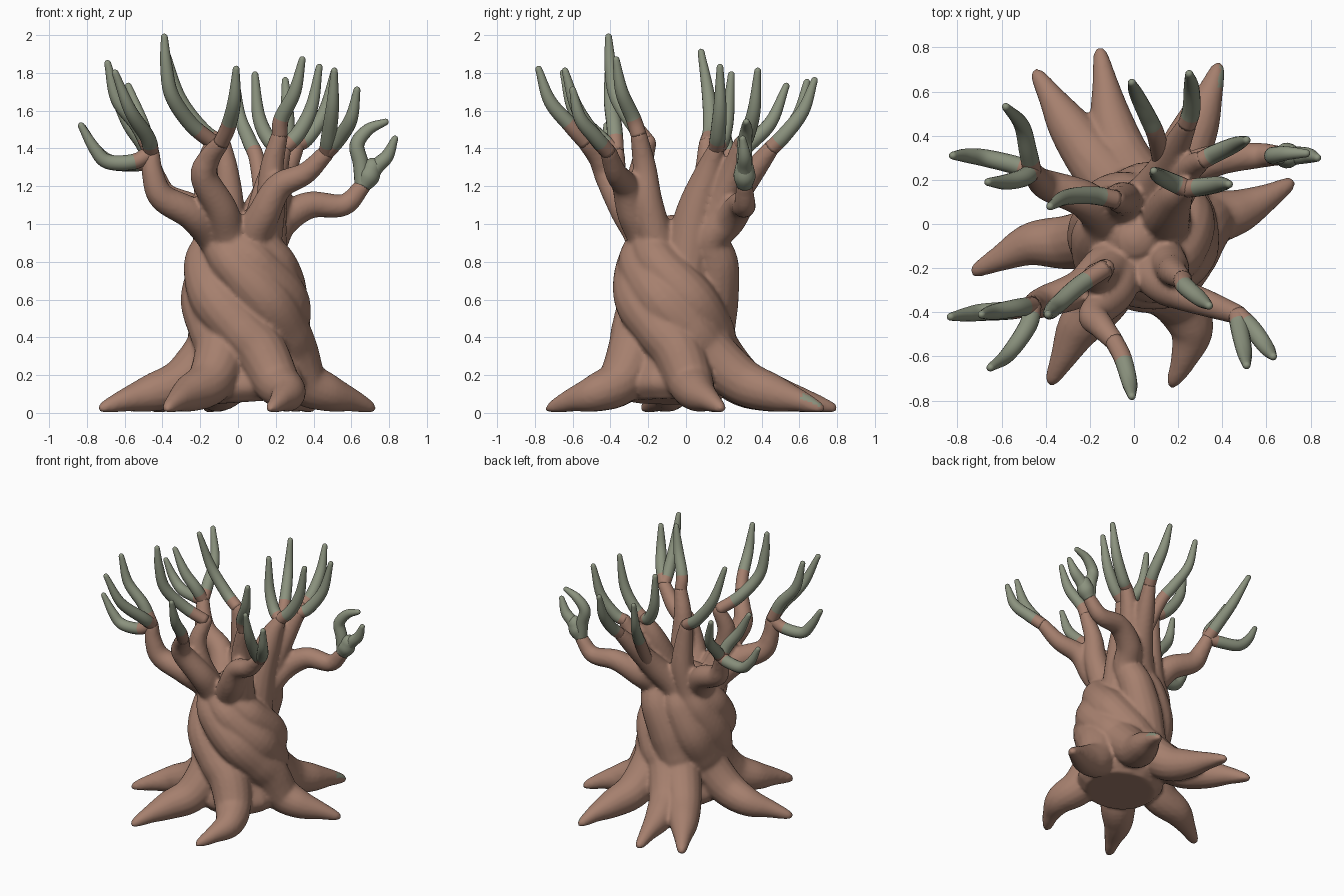
import bpy
import bmesh
from math import cos, sin, radians, atan2, degrees, pi
from mathutils import Vector
from mathutils.bvhtree import BVHTree

SIDES = 16
STEPS = 7
BARK, LEAF = 0, 1

default_cube = bpy.data.objects.get("Cube")
if default_cube:
    bpy.data.objects.remove(default_cube, do_unlink=True)


def make_material(name, colour):
    mat = bpy.data.materials.new(name)
    mat.use_nodes = True
    mat.diffuse_color = colour
    mat.node_tree.nodes["Principled BSDF"].inputs["Base Color"].default_value = colour
    return mat


materials = [make_material("warm brown bark", (0.38, 0.215, 0.156, 1)),
             make_material("grey green growth", (0.26, 0.29, 0.21, 1))]


def smooth_path(points):
    """Spline through (x, y, z, radius) points, with a rounded far end."""
    pts = [Vector(p) for p in points]
    pts = [pts[0] * 2 - pts[1]] + pts + [pts[-1] * 2 - pts[-2]]
    path = []
    for a, b, c, d in zip(pts, pts[1:], pts[2:], pts[3:]):
        for i in range(STEPS):
            t = i / STEPS
            path.append(0.5 * (2 * b + (c - a) * t + (2 * a - 5 * b + 4 * c - d) * t * t
                               + (3 * b - a - 3 * c + d) * t * t * t))
    end = pts[-2]
    direction = (end - path[-1]).to_3d().normalized()
    for angle in (0, 30, 60, 80):
        offset = direction * end.w * sin(radians(angle))
        path.append(Vector((*(end.to_3d() + offset), end.w * cos(radians(angle)))))
    return path


def add_object(name, bm):
    """Turn a bmesh into a smooth shaded object with both materials."""
    for face in bm.faces:
        face.smooth = True
    mesh = bpy.data.meshes.new(name)
    bm.to_mesh(mesh)
    bm.free()
    for mat in materials:
        mesh.materials.append(mat)
    obj = bpy.data.objects.new(name, mesh)
    bpy.context.collection.objects.link(obj)
    return obj


def tube(bm, points, colour_rule):
    """Add a tapered round limb; colour_rule(t, normal) gives the material index."""
    path = smooth_path(points)
    rings = []
    normal = None
    for i, p in enumerate(path):
        ahead = path[min(i + 1, len(path) - 1)].to_3d()
        behind = path[max(i - 1, 0)].to_3d()
        tangent = (ahead - behind).normalized()
        if normal is None:
            normal = tangent.orthogonal()
        normal = (normal - tangent * normal.dot(tangent)).normalized()
        side = tangent.cross(normal)
        ring = []
        for k in range(SIDES):
            a = 2 * pi * k / SIDES
            co = p.to_3d() + (normal * cos(a) + side * sin(a)) * max(p.w, 0.003)
            co.z = max(co.z, 0.004)
            ring.append(bm.verts.new(co))
        rings.append(ring)
    faces = [bm.faces.new(rings[0][::-1]), bm.faces.new(rings[-1])]
    faces[0].material_index = colour_rule(0, Vector())
    faces[1].material_index = colour_rule(1, Vector())
    for i, (low, high) in enumerate(zip(rings, rings[1:])):
        for k in range(SIDES):
            n = (k + 1) % SIDES
            face = bm.faces.new((low[k], low[n], high[n], high[k]))
            face.normal_update()
            face.material_index = colour_rule(i / len(rings), face.normal)
            faces.append(face)
    bmesh.ops.recalc_face_normals(bm, faces=faces)


def bark_only(t, normal):
    return BARK


def mossy_tip(t, normal):
    return LEAF if 0.05 < t < 0.13 and normal.x > 0.4 and normal.z > 0.1 else BARK


def shoot(name, points, green_from=0.15):
    """Plump green shoot that narrows to its tip."""
    last = len(points) - 1
    full = [(*p, 0.018 + 0.024 * (1 - (i / last) ** 3)) for i, p in enumerate(points)]
    bm = bmesh.new()
    tube(bm, full, lambda t, normal: LEAF if t >= green_from else BARK)
    add_object(name, bm)


def trunk_centre(t):
    return Vector((0.075 - 0.07 * t, -0.065))


def strand(tip, knee, top_angle, limb, rule=bark_only, top_reach=0.165):
    """Root, twisted trunk strand and limb in a single run."""
    tip, knee = Vector(tip), Vector(knee)
    base = knee - trunk_centre(0)
    start = degrees(atan2(base.y, base.x)) % 360
    while start < top_angle:
        start += 360
    pts = [(*(tip * 0.985), 0.016, 0.008), (*(tip * 0.95), 0.026, 0.032),
           (*tip.lerp(knee, 0.5), 0.065, 0.06), (*knee, 0.105, 0.1),
           (*(trunk_centre(0) + base * 0.68), 0.17, 0.125)]
    # strand rises while winding clockwise round the trunk
    for t, reach, thick in ((0.08, 0.215, 0.14), (0.25, 0.2, 0.135), (0.5, 0.205, 0.14),
                            (0.78, 0.6 * top_reach + 0.09, 0.12), (1, top_reach, 0.1)):
        a = radians(start + (top_angle - start) * t)
        spot = trunk_centre(t) + Vector((cos(a), sin(a))) * reach
        pts.append((*spot, 0.28 + 0.64 * t, thick))
    for i, p in enumerate(limb):
        pts.append((*p, 0.1 - 0.055 * (i + 1) / len(limb)))
    tube(bark, pts, rule)


def inner_limb(points, thick=0.1):
    """Limb growing out of the crown of the trunk."""
    last = len(points) - 1
    tube(bark, [(*p, thick + (0.045 - thick) * i / last) for i, p in enumerate(points)],
         bark_only)


# bark is gathered here and fused into one skin further down
bark = bmesh.new()

# trunk core and spreading base
tube(bark, [(*trunk_centre(z), z, r) for z, r in
            ((0.06, 0.24), (0.14, 0.3), (0.28, 0.26), (0.5, 0.22), (0.8, 0.21), (0.9, 0.15))],
     bark_only)

# roots, trunk strands and outer limbs
left_fork = (-0.46, -0.37, 1.38)
front_fork = (-0.09, -0.53, 1.43)
right_fork = (0.47, -0.41, 1.38)
claw_fork = (0.66, 0.31, 1.2)
back_fork = (0.24, 0.45, 1.4)
crown_fork = (-0.08, 0.11, 1.42)
rear_fork = (-0.46, 0.24, 1.33)
strand((0.74, 0.19), (0.48, 0.06), 225,
       [(-0.24, -0.29, 1.05), (-0.4, -0.35, 1.14), (-0.45, -0.37, 1.26), left_fork])
strand((0.4, 0.74), (0.29, 0.46), 255,
       [(-0.09, -0.32, 1.08), (-0.18, -0.41, 1.25), (-0.15, -0.46, 1.35), front_fork],
       mossy_tip)
strand((-0.16, 0.81), (-0.1, 0.46), 300,
       [(0.14, -0.28, 1.06), (0.22, -0.32, 1.2), (0.36, -0.37, 1.27), right_fork])
strand((-0.46, 0.71), (-0.29, 0.44), 50,
       [(0.24, 0.23, 1.02), (0.38, 0.29, 1.1), (0.56, 0.31, 1.1), claw_fork],
       top_reach=0.26)
strand((-0.75, -0.22), (-0.46, -0.09), 85,
       [(0.12, 0.22, 1.1), (0.19, 0.35, 1.27), back_fork])
strand((-0.39, -0.74), (-0.25, -0.47), 120,
       [(-0.05, 0.11, 1.1), (-0.06, 0.11, 1.28), crown_fork])
strand((0.19, -0.75), (0.26, -0.48), 150,
       [(-0.22, 0.11, 1.06), (-0.38, 0.17, 1.14), (-0.43, 0.2, 1.23), rear_fork])

# inner limbs
high_fork = (-0.13, -0.2, 1.43)
spur_fork = (0.22, -0.25, 1.47)
middle_fork = (0.24, 0.16, 1.4)
side_fork = (0.31, 0.29, 1.42)
inner_limb([(-0.04, -0.14, 0.8), (-0.14, -0.24, 1.1), (-0.17, -0.24, 1.28), high_fork])
inner_limb([(0.12, -0.13, 0.8), (0.17, -0.2, 1.1), (0.18, -0.22, 1.3), spur_fork])
inner_limb([(0.12, 0, 0.75), (0.15, 0.05, 1.05), (0.19, 0.12, 1.27), middle_fork], 0.14)
inner_limb([(0.14, 0.08, 0.85), (0.19, 0.18, 1.1), (0.25, 0.25, 1.28), side_fork])

# fuse the bark into one softened skin, then carry the colours across
source = BVHTree.FromBMesh(bark)
bark.faces.ensure_lookup_table()
source_colours = [face.material_index for face in bark.faces]
tree = add_object("trunk_roots_and_limbs", bark)
remesh = tree.modifiers.new("fuse", 'REMESH')
remesh.mode = 'VOXEL'
remesh.voxel_size = 0.013
soften = tree.modifiers.new("soften", 'SMOOTH')
soften.factor = 0.5
soften.iterations = 4
fused = bpy.data.meshes.new_from_object(
    tree.evaluated_get(bpy.context.evaluated_depsgraph_get()))
tree.modifiers.clear()
tree.data = fused
fused.materials.clear()
for mat in materials:
    fused.materials.append(mat)
for poly in fused.polygons:
    poly.use_smooth = True
    poly.material_index = source_colours[source.find_nearest(poly.center)[2]]

# front right shoots
shoot("front_right_low_shoot", [left_fork, (-0.55, -0.39, 1.33), (-0.69, -0.4, 1.33),
                                (-0.76, -0.41, 1.4), (-0.83, -0.42, 1.52)], 0.2)
shoot("front_right_tall_shoot",
      [left_fork, (-0.53, -0.38, 1.52), (-0.64, -0.4, 1.66), (-0.69, -0.41, 1.85)])
shoot("front_right_front_shoot",
      [left_fork, (-0.48, -0.46, 1.46), (-0.57, -0.59, 1.6), (-0.65, -0.65, 1.8)])

# front and high shoots
shoot("front_shoot",
      [front_fork, (-0.05, -0.61, 1.52), (-0.02, -0.72, 1.65), (-0.01, -0.78, 1.82)], 0.3)
shoot("high_shoot", [high_fork, (-0.25, -0.28, 1.53), (-0.35, -0.37, 1.68),
                     (-0.38, -0.4, 1.84), (-0.39, -0.41, 1.99)])
shoot("spur_shoot",
      [spur_fork, (0.23, -0.28, 1.56), (0.3, -0.34, 1.7), (0.34, -0.37, 1.87)], 0.25)

# front left shoots
shoot("front_left_tall_shoot",
      [right_fork, (0.48, -0.48, 1.46), (0.5, -0.58, 1.62), (0.51, -0.64, 1.81)])
shoot("front_left_side_shoot",
      [right_fork, (0.54, -0.48, 1.46), (0.6, -0.56, 1.56), (0.63, -0.6, 1.71)])

# left claw
palm = bmesh.new()
tube(palm, [(*claw_fork, 0.04), (0.69, 0.31, 1.25, 0.058), (0.71, 0.31, 1.3, 0.05)],
     lambda t, normal: LEAF)
add_object("claw_palm", palm)
shoot("claw_upper_shoot", [claw_fork, (0.65, 0.31, 1.32), (0.63, 0.31, 1.42),
                           (0.69, 0.32, 1.5), (0.78, 0.32, 1.54)], 0)
shoot("claw_lower_shoot",
      [claw_fork, (0.73, 0.31, 1.3), (0.79, 0.31, 1.36), (0.83, 0.3, 1.45)], 0)
shoot("side_shoot", [side_fork, (0.37, 0.32, 1.46), (0.46, 0.36, 1.6), (0.51, 0.38, 1.81)])

# middle shoots
shoot("middle_right_shoot",
      [middle_fork, (0.17, 0.19, 1.44), (0.11, 0.22, 1.57), (0.09, 0.24, 1.79)])
shoot("middle_left_shoot",
      [middle_fork, (0.32, 0.17, 1.48), (0.39, 0.18, 1.62), (0.43, 0.18, 1.83)])
shoot("crown_shoot",
      [crown_fork, (-0.19, 0.13, 1.5), (-0.31, 0.12, 1.67), (-0.38, 0.08, 1.91)])

# back shoots
shoot("back_left_shoot",
      [back_fork, (0.26, 0.52, 1.47), (0.26, 0.62, 1.6), (0.25, 0.68, 1.76)])
shoot("back_right_shoot", [(0.13, 0.26, 1.12), (0.1, 0.4, 1.34), (0.06, 0.49, 1.44),
                           (0.01, 0.59, 1.57), (-0.01, 0.64, 1.75)], 0.3)
shoot("rear_low_shoot", [rear_fork, (-0.55, 0.27, 1.32), (-0.68, 0.3, 1.33),
                         (-0.76, 0.31, 1.4), (-0.82, 0.31, 1.51)])
shoot("rear_side_shoot",
      [rear_fork, (-0.5, 0.21, 1.42), (-0.58, 0.19, 1.53), (-0.66, 0.19, 1.68)])
shoot("rear_back_shoot",
      [rear_fork, (-0.48, 0.33, 1.42), (-0.51, 0.45, 1.54), (-0.58, 0.53, 1.73)])
